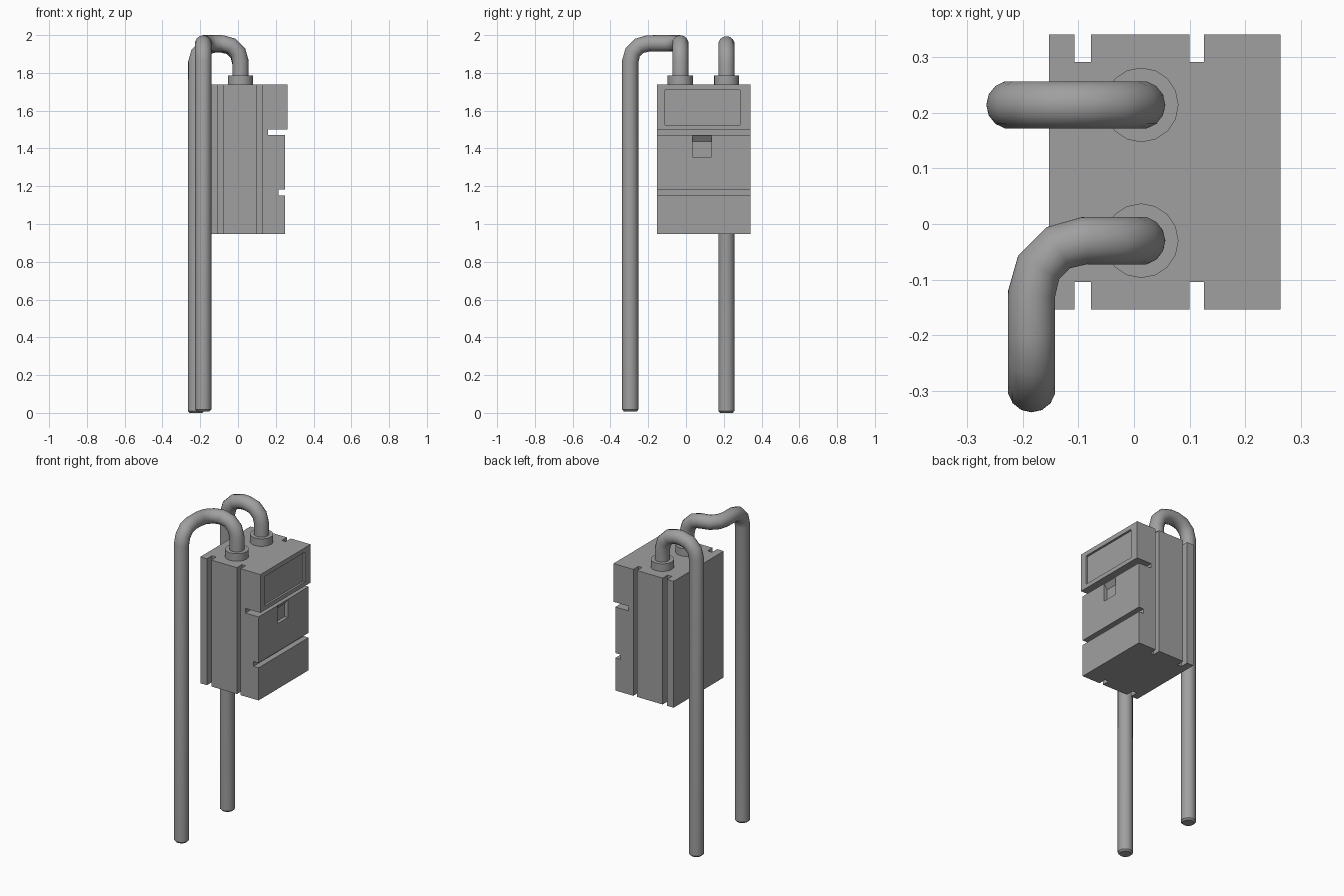
import bpy, bmesh, math
from mathutils import Vector

cube = bpy.data.objects.get("Cube")
if cube:
    bpy.data.objects.remove(cube, do_unlink=True)

grey = bpy.data.materials.new("grey_metal")
GREY = (0.35, 0.35, 0.35, 1)
grey.diffuse_color = GREY
grey.use_nodes = True
grey.node_tree.nodes["Principled BSDF"].inputs["Base Color"].default_value = GREY


def select(ob):
    bpy.ops.object.select_all(action='DESELECT')
    ob.select_set(True)
    bpy.context.view_layer.objects.active = ob


def prism(name, profile, y0, y1):
    """Extrude an x-z outline along y."""
    bm = bmesh.new()
    face = bm.faces.new([bm.verts.new((x, y0, z)) for x, z in profile])
    out = bmesh.ops.extrude_face_region(bm, geom=[face])
    moved = [v for v in out["geom"] if isinstance(v, bmesh.types.BMVert)]
    bmesh.ops.translate(bm, verts=moved, vec=(0, y1 - y0, 0))
    bmesh.ops.recalc_face_normals(bm, faces=bm.faces)
    mesh = bpy.data.meshes.new(name)
    bm.to_mesh(mesh)
    bm.free()
    mesh.materials.append(grey)
    ob = bpy.data.objects.new(name, mesh)
    bpy.context.collection.objects.link(ob)
    return ob


def rect(x0, x1, z0, z1):
    return [(x0, z0), (x1, z0), (x1, z1), (x0, z1)]


def cut(target, profile, y0, y1):
    cutter = prism("cutter", profile, y0, y1)
    cutter.hide_render = True
    mod = target.modifiers.new("cut", 'BOOLEAN')
    mod.operation = 'DIFFERENCE'
    mod.solver = 'EXACT'
    mod.object = cutter
    select(target)
    bpy.ops.object.modifier_apply(modifier=mod.name)
    bpy.data.objects.remove(cutter, do_unlink=True)


# Meter housing: side outline with two horizontal slots
BACK, FACE, LIP = -0.153, 0.25, 0.263
Y0, Y1, Z0, Z1 = -0.154, 0.341, 0.948, 1.738
body = prism("housing", [
    (BACK, Z0), (FACE, Z0), (FACE, 1.152), (0.215, 1.152), (0.215, 1.182),
    (FACE, 1.182), (FACE, 1.47), (0.159, 1.47), (0.159, 1.499),
    (LIP, 1.499), (LIP, Z1), (BACK, Z1)], Y0, Y1)

# Vertical grooves on both sides
for x0, x1 in ((-0.107, -0.077), (0.1, 0.126)):
    for y0, y1 in ((Y0 - 0.1, Y0 + 0.05), (Y1 - 0.05, Y1 + 0.1)):
        cut(body, rect(x0, x1, Z0 - 0.1, Z1 + 0.1), y0, y1)

# Display recess and finger latch with a sloping ceiling
cut(body, rect(LIP - 0.013, LIP + 0.1, 1.525, 1.71), -0.11, 0.285)
cut(body, [(FACE - 0.022, 1.356), (FACE + 0.05, 1.356), (FACE + 0.05, 1.468),
           (FACE, 1.468), (FACE - 0.022, 1.437)], 0.035, 0.135)


def fillet(corners, radius, steps=3):
    """Round the inner corners of a path."""
    pts = [Vector(c) for c in corners]
    path = [pts[0]]
    for a, b, c in zip(pts, pts[1:], pts[2:]):
        u, v = (a - b).normalized(), (c - b).normalized()
        centre = b + (u + v) * radius
        for i in range(steps + 1):
            t = i / steps * math.pi / 2
            path.append(centre - v * radius * math.cos(t) - u * radius * math.sin(t))
    path.append(pts[-1])
    return path


def pipe(name, corners, bend):
    path = [(p, 1) for p in fillet(corners, bend)]
    # small chamfer at the free end
    tip = path.pop()[0]
    path += [(tip + Vector((0, 0, 0.01)), 1), (tip, 0.78)]
    curve = bpy.data.curves.new(name, 'CURVE')
    curve.dimensions = '3D'
    curve.bevel_depth = 0.0435
    curve.bevel_resolution = 5
    curve.use_fill_caps = True
    spline = curve.splines.new('POLY')
    spline.points.add(len(path) - 1)
    for point, (co, r) in zip(spline.points, path):
        point.co = (*co, 1)
        point.radius = r
    curve.materials.append(grey)
    ob = bpy.data.objects.new(name, curve)
    bpy.context.collection.objects.link(ob)
    select(ob)
    bpy.ops.object.convert(target='MESH')
    bpy.ops.object.shade_smooth_by_angle(angle=math.radians(40))


# Conduits arching over the housing and down to the ground
PX, TOP = 0.013, 1.956
RIGHT_Y, LEFT_Y = -0.03, 0.214
pipe("left_pipe", [(PX, LEFT_Y, Z1), (PX, LEFT_Y, TOP - 0.005),
                   (-0.222, LEFT_Y, TOP - 0.005), (-0.222, LEFT_Y, 0)], 0.1)
pipe("right_pipe", [(PX, RIGHT_Y, Z1), (PX, RIGHT_Y, TOP), (-0.184, RIGHT_Y, TOP),
                    (-0.184, -0.295, TOP), (-0.184, -0.295, 0.008)], 0.095)

# Collars where the conduits enter the housing
for name, y in (("left_collar", LEFT_Y), ("right_collar", RIGHT_Y)):
    bpy.ops.mesh.primitive_cylinder_add(vertices=16, radius=0.067, depth=0.06,
                                        location=(PX, y, Z1 + 0.017))
    collar = bpy.context.object
    collar.name = name
    collar.data.materials.append(grey)
    bpy.ops.object.shade_smooth_by_angle(angle=math.radians(40))
